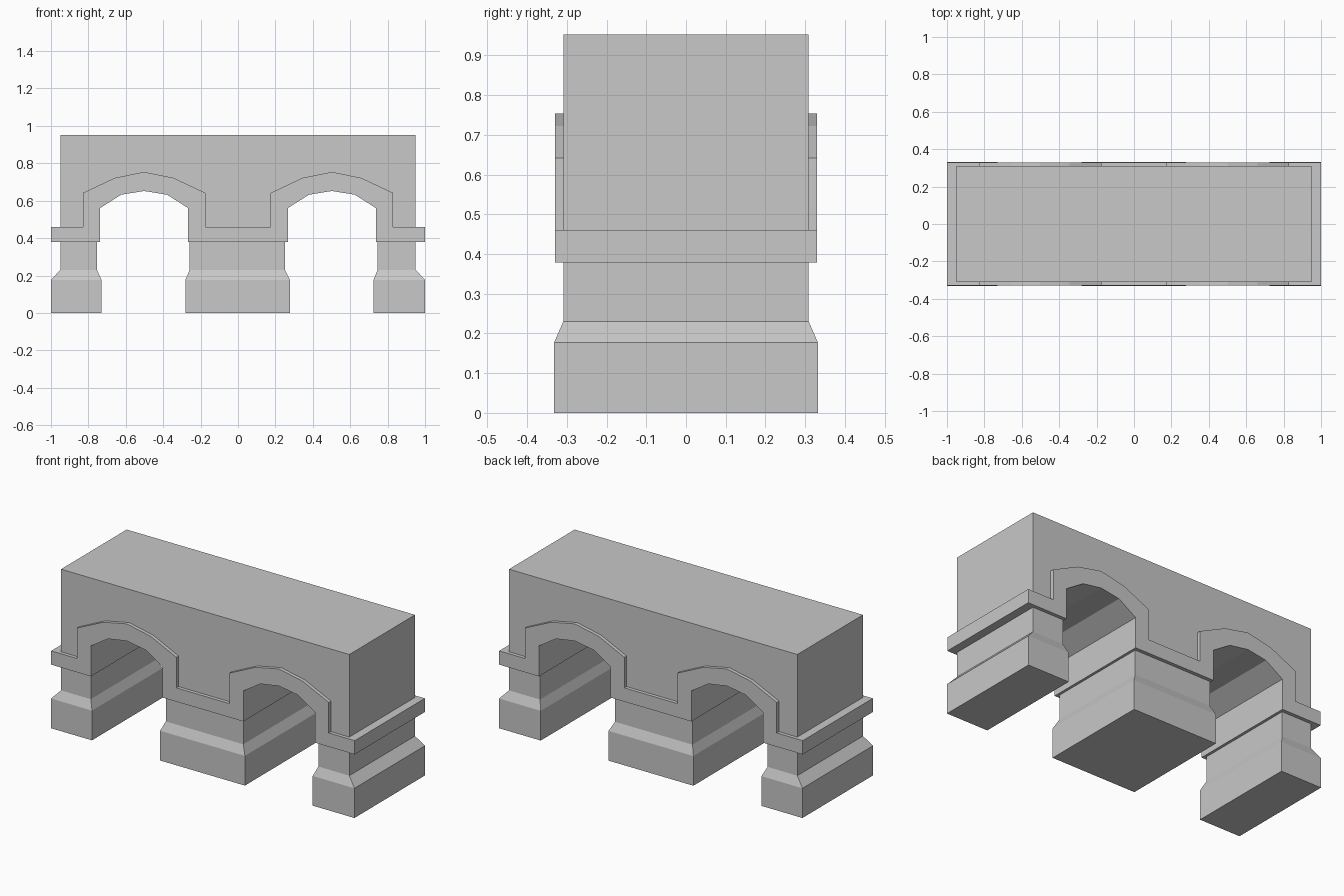
import bpy, bmesh

if "Cube" in bpy.data.objects:
    bpy.data.objects.remove(bpy.data.objects["Cube"], do_unlink=True)

stone = bpy.data.materials.new("grey stone")
stone.use_nodes = True
GREY = (0.58, 0.58, 0.58, 1)
stone.diffuse_color = GREY
stone.node_tree.nodes["Principled BSDF"].inputs["Base Color"].default_value = GREY


def finish(name, bm):
    bmesh.ops.recalc_face_normals(bm, faces=bm.faces)
    mesh = bpy.data.meshes.new(name)
    bm.to_mesh(mesh)
    bm.free()
    mesh.materials.append(stone)
    bpy.context.collection.objects.link(bpy.data.objects.new(name, mesh))


def extrude_profile(name, outline, half_depth):
    """Extrude an x-z outline through the depth of the bridge."""
    bm = bmesh.new()
    face = bm.faces.new([bm.verts.new((x, -half_depth, z)) for x, z in outline])
    ext = bmesh.ops.extrude_face_region(bm, geom=[face])["geom"]
    moved = [v for v in ext if isinstance(v, bmesh.types.BMVert)]
    bmesh.ops.translate(bm, vec=(0, 2 * half_depth, 0), verts=moved)
    finish(name, bm)


def arch(centre, half, mid, spring, haunch, crown):
    """Five-point faceted arch, from left to right."""
    return [(centre - half, spring), (centre - mid, haunch), (centre, crown),
            (centre + mid, haunch), (centre + half, spring)]


CENTRES = (-0.502, 0.502)
WALL_Y, TRIM_Y, BASE_Y = 0.309, 0.33, 0.332
BAND_LOW, BAND_TOP = 0.378, 0.46
PIERS = ((-0.95, -0.754), (-0.259, 0.251), (0.746, 0.95))
BASES = ((-1, -0.73), (-0.281, 0.278), (0.725, 1))

# Wall and piers: the openings sit just behind the arch trim
outline = [(-0.95, 0.2)]
for i, c in enumerate(CENTRES):
    left, right = PIERS[i][1], PIERS[i + 1][0]
    crown = arch(c, 0.24, 0.13, 0.58, 0.66, 0.68)
    outline += [(left, 0.2), (left, 0.58)] + crown[1:4] + [(right, 0.58), (right, 0.2)]
outline += [(0.95, 0.2), (0.95, 0.952), (-0.95, 0.952)]
extrude_profile("arched_wall", outline, WALL_Y)

# Band and arch surrounds in one continuous moulding
lower, upper = [(-1, BAND_LOW)], [(-1, BAND_TOP)]
for c in CENTRES:
    inner = arch(c, 0.236, 0.123, 0.56, 0.632, 0.652)
    outer = arch(c, 0.327, 0.157, 0.642, 0.722, 0.754)
    lower += [(inner[0][0], BAND_LOW)] + inner + [(inner[-1][0], BAND_LOW)]
    upper += [(outer[0][0], BAND_TOP)] + outer + [(outer[-1][0], BAND_TOP)]
lower.append((1, BAND_LOW))
upper.append((1, BAND_TOP))
extrude_profile("arch_moulding", lower + upper[::-1], TRIM_Y)

# Plinths with a sloped shoulder up to each pier
for name, base, pier in zip(("right_plinth", "middle_plinth", "left_plinth"), BASES, PIERS):
    bm = bmesh.new()
    rings = []
    for (x0, x1), y, z in ((base, BASE_Y, 0), (base, BASE_Y, 0.177), (pier, WALL_Y, 0.23)):
        rings.append([bm.verts.new(p) for p in
                      ((x0, -y, z), (x1, -y, z), (x1, y, z), (x0, y, z))])
    for low, high in zip(rings, rings[1:]):
        for i in range(4):
            j = (i + 1) % 4
            bm.faces.new((low[i], low[j], high[j], high[i]))
    bm.faces.new(rings[0])
    bm.faces.new(rings[-1])
    finish(name, bm)
